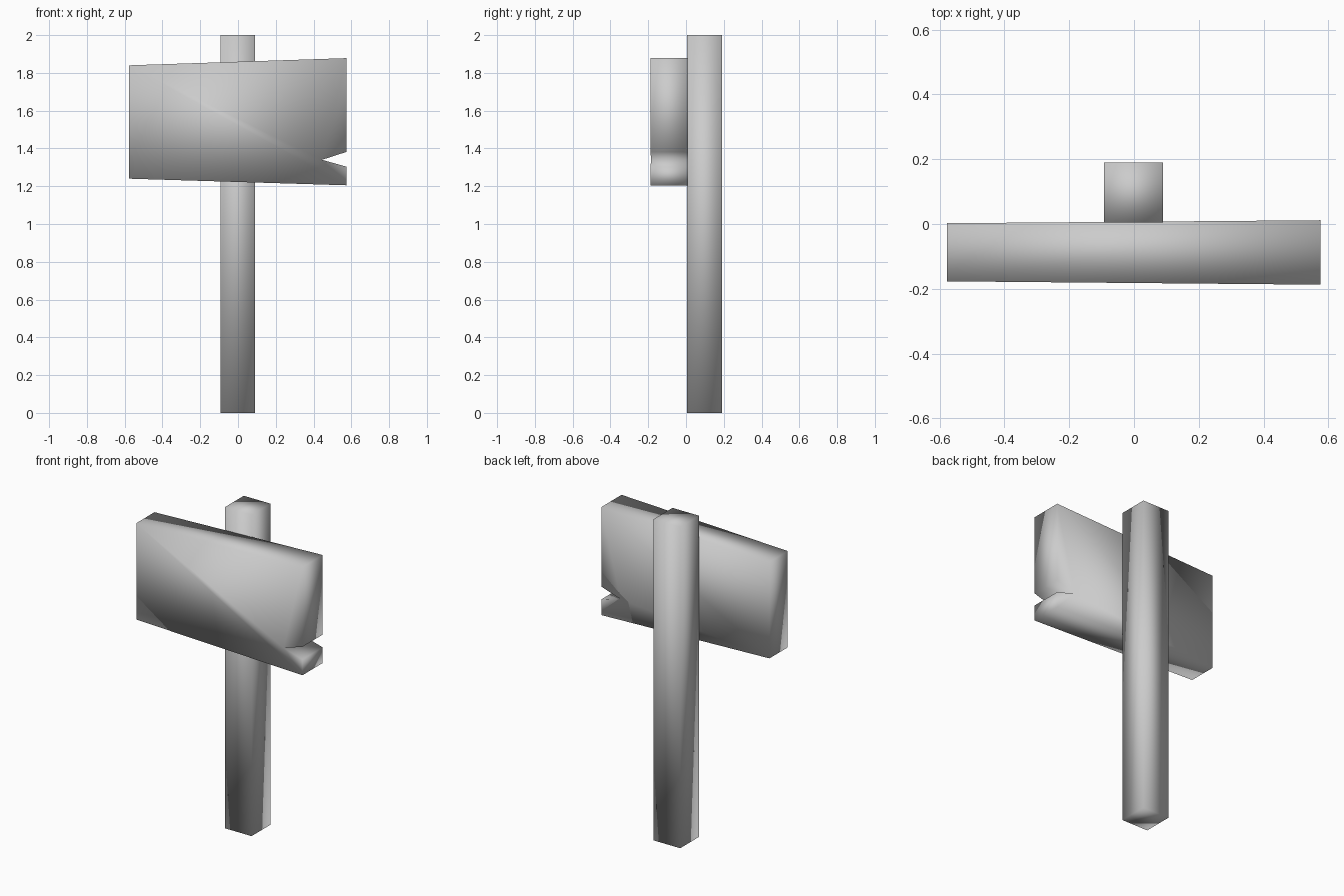
import bpy
import bmesh

if "Cube" in bpy.data.objects:
    bpy.data.objects.remove(bpy.data.objects["Cube"])


def prism(name, profile, y_front, y_back):
    """Extrude an XZ profile between two depth functions of x, smooth shaded."""
    bm = bmesh.new()
    front = [bm.verts.new((x, y_front(x), z)) for x, z in profile]
    back = [bm.verts.new((x, y_back(x), z)) for x, z in profile]
    bm.faces.new(front)
    bm.faces.new(back[::-1])
    n = len(profile)
    for i in range(n):
        j = (i + 1) % n
        bm.faces.new((front[j], front[i], back[i], back[j]))
    bmesh.ops.recalc_face_normals(bm, faces=bm.faces)
    for f in bm.faces:
        f.smooth = True
    mesh = bpy.data.meshes.new(name)
    bm.to_mesh(mesh)
    bm.free()
    obj = bpy.data.objects.new(name, mesh)
    bpy.context.collection.objects.link(obj)
    return obj


# Square upright post behind the board
prism("post", [(-0.093, 0), (0.09, 0), (0.09, 2), (-0.093, 2)],
      lambda x: 0.005, lambda x: 0.19)

# Sign board, wider and thicker towards the right, with a split in its right edge
prism("sign_board",
      [(-0.577, 1.24), (0.575, 1.205), (0.575, 1.303), (0.445, 1.34),
       (0.575, 1.382), (0.575, 1.878), (-0.577, 1.84)],
      lambda x: -0.182 - 0.009 * x, lambda x: 0.007 + 0.008 * x)
